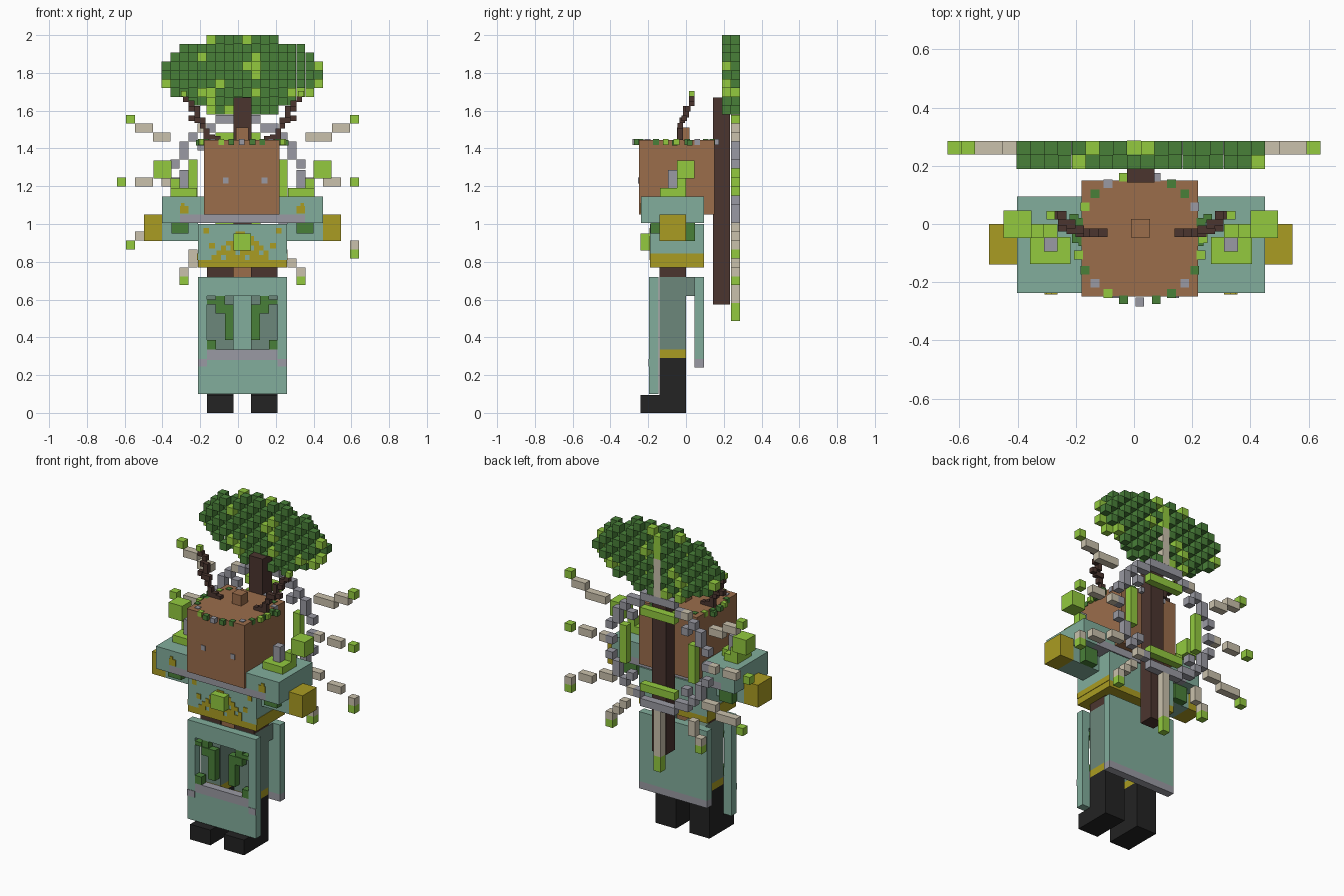
import bpy, bmesh, math, random

if "Cube" in bpy.data.objects:
    bpy.data.objects.remove(bpy.data.objects["Cube"])

random.seed(4)
C = 0.0475          # small cube size
MX = 0.0235         # mirror plane of the figure


def srgb(h):
    v = [int(h[i:i + 2], 16) / 255 for i in (0, 2, 4)]
    return [c / 12.92 if c < 0.04045 else ((c + 0.055) / 1.055) ** 2.4 for c in v] + [1]


COLOURS = dict(teal="82AE9C", bark="9B6D4B", dark_bark="4B352F", grey="9A9AA3", gold="AA9C22",
               lime="93CA3F", leaf="498039", black="232323", bone="CAC1AC", trouser="6C877B")
MATS = {}
for name, h in COLOURS.items():
    MATS[name] = bpy.data.materials.new(name)
    MATS[name].diffuse_color = srgb(h)


def build(name, boxes):
    """One object from boxes (colour, x0, x1, y0, y1, z0, z1)."""
    bm = bmesh.new()
    used = []
    for col, x0, x1, y0, y1, z0, z1 in boxes:
        if col not in used:
            used.append(col)
        r = bmesh.ops.create_cube(bm, size=1)
        for v in r["verts"]:
            v.co = (x1 if v.co.x > 0 else x0, y1 if v.co.y > 0 else y0, z1 if v.co.z > 0 else z0)
        for f in {f for v in r["verts"] for f in v.link_faces}:
            f.material_index = used.index(col)
    me = bpy.data.meshes.new(name)
    bm.to_mesh(me)
    bm.free()
    for col in used:
        me.materials.append(MATS[col])
    ob = bpy.data.objects.new(name, me)
    bpy.context.collection.objects.link(ob)
    return ob


def cube(col, x, y, z, s=C):
    h = s / 2
    return (col, x - h, x + h, y - h, y + h, z - h, z + h)


def both(boxes):
    """Boxes plus their mirror images across the figure's middle."""
    return boxes + [(c, 2 * MX - x1, 2 * MX - x0, *r) for c, x0, x1, *r in boxes]


# Boots, trouser legs and hips
build("boots", both([("black", 0.07, 0.21, -0.14, 0, 0, 0.29),
                     ("black", 0.07, 0.21, -0.24, -0.14, 0, 0.095)]))
build("legs", both([("gold", 0.07, 0.21, -0.14, 0, 0.29, 0.335),
                    ("trouser", 0.07, 0.21, -0.14, 0, 0.335, 0.72),
                    ("trouser", 0.07, 0.21, 0, 0.045, 0.62, 0.72),
                    ("dark_bark", 0.07, 0.21, -0.14, 0, 0.72, 0.77)]))
build("waist", [("bark", -0.023, 0.07, -0.13, -0.01, 0.62, 0.77)])

# Front apron with an open window, and the shorter back apron
build("front_apron", both([("teal", 0.21, 0.26, -0.195, -0.145, 0.28, 0.72)]) + [
    ("teal", -0.163, 0.21, -0.195, -0.145, 0.62, 0.72),
    ("grey", -0.163, 0.21, -0.195, -0.145, 0.28, 0.335),
    ("teal", -0.213, 0.26, -0.195, -0.145, 0.1, 0.28)])
build("apron_trim", both([("grey", 0.21, 0.26, -0.198, -0.194, 0.245, 0.285)]))
build("back_apron", [("teal", -0.213, 0.26, 0.045, 0.095, 0.285, 0.72),
                     ("grey", -0.213, 0.26, 0.045, 0.095, 0.24, 0.285)])
build("apron_vines", both([("leaf", 0.07, 0.117, -0.195, -0.15, 0.385, 0.525),
                           ("leaf", 0.07, 0.165, -0.195, -0.15, 0.525, 0.575),
                           ("leaf", 0.117, 0.165, -0.19, -0.15, 0.575, 0.62),
                           ("leaf", 0.163, 0.21, -0.195, -0.15, 0.335, 0.385),
                           ("leaf", 0.163, 0.21, -0.195, -0.15, 0.575, 0.6)]))

# Torso with gold hem and chest pattern
build("torso", [("gold", -0.213, 0.26, -0.19, 0.095, 0.77, 0.81),
                ("teal", -0.213, 0.26, -0.19, 0.095, 0.81, 1.0)])
S = 0.025
pattern = []
for row in range(6):
    for col in range(-6, 7):
        if abs(col) + row < 7 and (col + 2 * row) % 5 != 1:
            x, z = MX + col * S, 0.823 + row * S
            pattern.append(("gold", x - S / 2, x + S / 2, -0.194, -0.188, z - S / 2, z + S / 2))
pattern += both([("gold", 0.17, 0.2, -0.194, -0.188, 0.87, 0.9),
                 ("gold", 0.2, 0.23, -0.194, -0.188, 0.95, 0.98),
                 ("gold", 0.26, 0.263, -0.19, 0.095, 0.81, 0.845)])
build("chest_pattern", pattern)
build("chest_gem", [("lime", -0.024, 0.07, -0.24, -0.19, 0.86, 0.95)])

# Shoulder mantle, sleeves and gloved hands
build("mantle", both([("teal", 0.22, 0.45, -0.237, 0.095, 1.05, 1.145),
                      ("teal", 0.355, 0.45, -0.237, 0.095, 1.005, 1.05)]) + [
    ("teal", -0.173, 0.22, -0.237, 0.095, 1.05, 1.14),
    ("grey", -0.308, 0.355, -0.237, 0.095, 1.005, 1.05)])
build("mantle_dots", both([("gold", 0.31, 0.355, -0.242, -0.236, 1.055, 1.095),
                           ("gold", 0.33, 0.35, -0.242, -0.236, 1.095, 1.11)]))
build("sleeves", both([("teal", 0.26, 0.45, -0.14, 0, 0.91, 1.005),
                       ("leaf", 0.31, 0.40, -0.187, -0.14, 0.95, 1.005),
                       ("leaf", 0.31, 0.40, 0, 0.047, 0.91, 1.005)]))
build("hands", both([("gold", 0.45, 0.545, -0.14, 0, 0.91, 1.05)]))

# Sprouts on the shoulders
build("shoulder_sprouts", both([("lime", 0.31, 0.405, -0.137, 0, 1.145, 1.19),
                                ("lime", 0.265, 0.31, -0.137, -0.045, 1.145, 1.19),
                                ("grey", 0.31, 0.357, -0.095, -0.047, 1.19, 1.285),
                                ("lime", 0.357, 0.405, -0.047, 0, 1.19, 1.24),
                                ("lime", 0.40, 0.495, -0.048, 0.046, 1.24, 1.335)]))

# Head, eyes and top knot
build("head", [("bark", -0.18, 0.22, -0.25, 0.15, 1.05, 1.445)])
build("eyes", [("grey", x - 0.015, x + 0.015, -0.254, -0.249, 1.215, 1.245) for x in (-0.065, 0.14)])
build("top_knot", [("bark", -0.01, 0.055, -0.047, 0.018, 1.445, 1.51)])

# Leaf crown around the head
crown = []
for k in range(24):
    a = math.tau * k / 24
    col = ("lime", "leaf", "grey", "leaf")[(k + k // 4) % 4]
    crown.append(cube(col, 0.02 + 0.218 * math.cos(a), -0.05 + 0.218 * math.sin(a), 1.434, 0.03))
build("leaf_crown", crown)

# Twisting antlers
T = 0.03
path = [(0.13, -0.03, 1.45), (0.16, -0.03, 1.46), (0.19, -0.03, 1.46), (0.19, -0.03, 1.49),
        (0.21, -0.03, 1.52), (0.21, -0.02, 1.55), (0.24, -0.02, 1.55), (0.27, -0.01, 1.56),
        (0.24, 0, 1.58), (0.24, 0, 1.61), (0.27, 0.01, 1.61), (0.27, 0.03, 1.64),
        (0.3, 0.03, 1.66)]
antlers = [cube("dark_bark", MX + u, y, z, T) for u, y, z in path]
antlers += [cube("lime", MX + 0.31, 0.03, 1.69, T), cube("leaf", MX + 0.2, -0.06, 1.43, T),
            cube("leaf", MX + 0.23, 0.02, 1.43, T)]
build("antlers", both(antlers))

# Tree trunk on the back
build("trunk", [("dark_bark", -0.024, 0.071, 0.143, 0.233, 0.575, 1.67)])

# Tree canopy: cubes alternate between two layers
canopy = []
for row, half in enumerate((4, 7, 8, 9, 9, 9, 8, 6, 4)):
    for i in range(-half, half):
        y = 0.2135 if (i + row) % 2 else 0.261
        edge = i in (-half, half - 1)
        col = "lime" if random.random() < (0.3 if edge else 0.1) else "leaf"
        canopy.append(cube(col, MX + (i + 0.5) * C, y, 2.0 - (row + 0.5) * 0.0467, 0.0472))
build("canopy", canopy)

# Halo behind the body: grey outer ring, lime inner ring, grey links
HY = 0.262


def halo(col, a, b):
    return cube(col, a * C, HY, 1.222 + b * C)


rings = []
for a in range(-8, 9):
    for b in range(-8, 9):
        r = round(math.hypot(a, b))
        if r == 7 and not (abs(a) == 7 and abs(b) == 1):
            rings.append(halo("bone" if (a * 3 + b * 5) % 9 == 0 else "grey", a, b))
        elif r == 5 and (abs(a) <= 2 or abs(b) <= 2):
            rings.append(halo("lime", a, b))
        elif r in (5, 6) and abs(a) == abs(b):
            rings.append(halo("grey", a, b))
build("halo_rings", rings)

# Branches radiating from the halo, each with a lime tip
branches = []
for s, k in ((-1, 0), (1, 1)):
    e = 12 + k
    bone = [(8, 5), (9, 5), (10 + k, 6), (9 + k, 5), (11 + k, 6),
            (8, 0), (10, 0), (11, 0), (7, -5), (8, -5), (9 + k, -6), (10 + k, -6),
            (5 + k, -9), (6 + k, -10), (5, -8)]
    bone += [(e, -7)] if k else [(11, -6)]
    branches += [halo("bone", s * a, b) for a, b in dict.fromkeys(bone)]
    branches += [halo("lime", s * a, b) for a, b in ((e, 7), (13, 0), (e, -7 - k), (6 + k, -11))]
for b in range(8, 16):
    branches.append(halo("lime" if b > 13 else "bone", 0, -b))
    branches.append(cube("lime" if b > 12 else "bone", 0, HY + 0.0006, 1.222 + b * C))
build("halo_branches", branches)

for m in bpy.data.materials:
    if m.users and not m.is_grease_pencil:
        m.use_nodes = True
        m.node_tree.nodes["Principled BSDF"].inputs["Base Color"].default_value = m.diffuse_color
